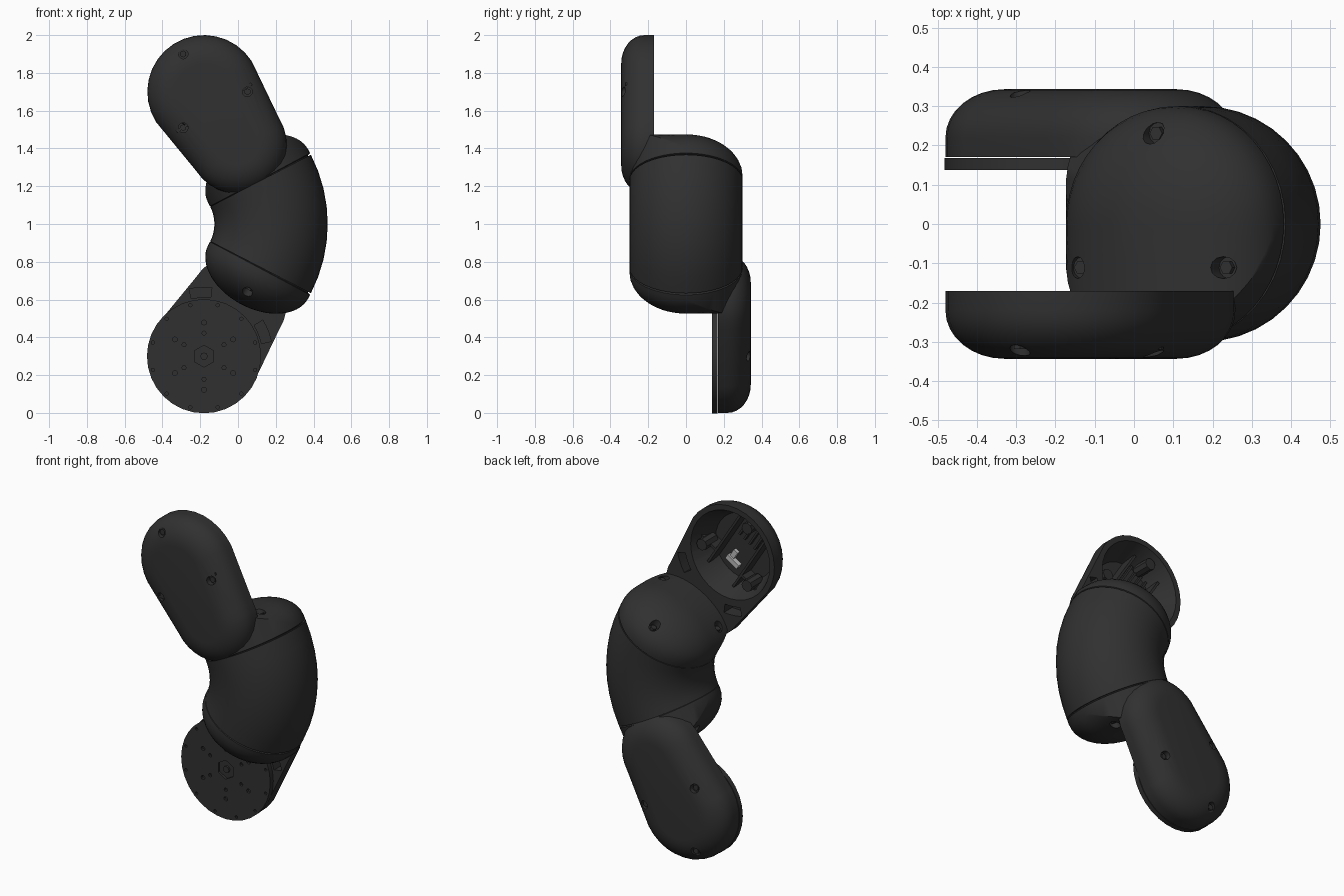
import bpy, bmesh
from math import sin, cos, pi, radians, sqrt
from mathutils import Vector, Matrix

if "Cube" in bpy.data.objects:
    bpy.data.objects.remove(bpy.data.objects["Cube"])

def material(name, v):
    m = bpy.data.materials.new(name)
    m.diffuse_color = (v, v, v, 1)
    m.use_nodes = True
    m.node_tree.nodes["Principled BSDF"].inputs["Base Color"].default_value = m.diffuse_color
    return m

DARK, LIGHT = material("dark_shell", 0.03), material("light_plastic", 0.5)
# The lower half is the upper half turned 180 degrees about the x axis at z = 1
TURN = Matrix.Translation((0, 0, 2)) @ Matrix.Rotation(pi, 4, 'X')

def finish(name, bm, mat=DARK):
    bmesh.ops.recalc_face_normals(bm, faces=bm.faces)
    me = bpy.data.meshes.new(name)
    bm.to_mesh(me)
    bm.free()
    me.materials.append(mat)
    ob = bpy.data.objects.new(name, me)
    bpy.context.collection.objects.link(ob)
    return ob

def skin(bm, rings):
    """Closed solid through equal-length rings."""
    vs = [[bm.verts.new(p) for p in r] for r in rings]
    n = len(vs[0])
    for a, b in zip(vs, vs[1:]):
        for i in range(n):
            bm.faces.new((a[i], a[(i + 1) % n], b[(i + 1) % n], b[i]))
    bm.faces.new(vs[0])
    bm.faces.new(vs[-1])

def rod(bm, p0, p1, r0, r1=None, seg=12):
    p0, p1 = Vector(p0), Vector(p1)
    d = p1 - p0
    m = Matrix.Translation((p0 + p1) / 2) @ d.to_track_quat('Z', 'Y').to_matrix().to_4x4()
    bmesh.ops.create_cone(bm, cap_ends=True, segments=seg, radius1=r0,
                          radius2=r0 if r1 is None else r1, depth=d.length, matrix=m)

def cut(ob, bm):
    tool = finish("cutter", bm)
    tool.hide_render = True
    mod = ob.modifiers.new("cut", 'BOOLEAN')
    mod.operation, mod.object, mod.solver = 'DIFFERENCE', tool, 'EXACT'
    me = bpy.data.meshes.new_from_object(ob.evaluated_get(bpy.context.evaluated_depsgraph_get()))
    ob.modifiers.clear()
    ob.data = me
    bpy.data.objects.remove(tool)

def turned(ob, name):
    c = ob.copy()
    c.data = ob.data.copy()
    c.name = name
    c.data.transform(TURN)
    bpy.context.collection.objects.link(c)

# Bent barrel: swept circle around a bend centre on the left
BX, BR, R = -0.325, 0.5, 0.3
def section(ang, r, n=40):
    return [((BX + (BR + r * cos(t)) * cos(ang)), r * sin(t), 1 + (BR + r * cos(t)) * sin(ang))
            for t in [2 * pi * i / n for i in range(n)]]
bm = bmesh.new()
E = radians(27.3)
skin(bm, [section(-E, 0.288)] + [section(-E + 2 * E * k / 8, R) for k in range(9)] + [section(E, 0.288)])
finish("elbow_barrel", bm)
bm = bmesh.new()
skin(bm, [section(-E * 1.05, 0.288), section(0, 0.288), section(E * 1.05, 0.288)])
finish("seam_core", bm)

# Cap: dome on the free side, straight arch on the paddle side
S = radians(28)
C = Vector((BX + BR * cos(S), 0, 1 + BR * sin(S)))
U, N, Y = Vector((cos(S), 0, sin(S))), Vector((-sin(S), 0, cos(S))), Vector((0, 1, 0))
def cap_point(u, y):
    rr = u * u + (y * y if y > 0 else 0)
    return C + U * u * R + Y * y * R + N * (0.02 + 0.195 * sqrt(max(0, 1 - rr)))
def cap_ring(f, n=48):
    return [f(cos(2 * pi * i / n), sin(2 * pi * i / n)) for i in range(n)]
bm = bmesh.new()
rings = [cap_ring(lambda u, y: C + (U * u + Y * y) * 0.288 - N * 0.004),
         cap_ring(lambda u, y: C + (U * u + Y * y) * R)]
for k in range(10, 0, -1):
    q = sin(k / 10 * pi / 2)
    rings.append(cap_ring(lambda u, y: cap_point(u * q, y * q)))
skin(bm, rings)
cap = finish("upper_cap", bm)
DOME_SCREWS = [(0, 0.77), (-0.7, -0.37), (0.7, -0.37)]
bm = bmesh.new()
for u, y in DOME_SCREWS:
    p = cap_point(u, y)
    rod(bm, p - N * 0.03, p + N * 0.12, 0.028)
cut(cap, bm)
turned(cap, "lower_cap")

# Paddle: rounded slab, wide at the tip and narrower at the neck
T = Vector((-0.18, 0, 1.70))
D = (T - C).normalized()
P = Vector((-D.z, 0, D.x)) * -1
B = C + D * 0.22
def slab_ring(e, y, n=16):
    pts = []
    for c, r, start in ((T, 0.3, 0), (B, 0.26, pi)):
        for i in range(n + 1):
            a = start - pi / 2 + pi * i / n
            pts.append(c + (D * cos(a) + P * sin(a)) * (r - e) + Y * y)
    return pts
bm = bmesh.new()
rings = [slab_ring(0, -0.17), slab_ring(0, -0.22)]
for k in range(1, 9):
    a = k / 8 * pi / 2
    rings.append(slab_ring(0.15 * (1 - cos(a)), -0.22 - 0.123 * sin(a)))
skin(bm, rings)
paddle = finish("upper_paddle", bm)

# Round cavity, neck pockets and screw counterbores
PADDLE_SCREWS = [(-0.29, 1.90), (0.05, 1.70), (-0.29, 1.51)]
bm = bmesh.new()
rod(bm, T + Y * -0.15, T + Y * -0.315, 0.277, 0.2, 32)
for side in (-1, 1):
    arc = [radians(a) for a in (26, 32, 38, 45)]
    flat = [(0.312, a) for a in arc] + [(0.365, a) for a in reversed(arc)]
    skin(bm, [[T - D * r * cos(a) + P * side * r * sin(a) + Y * y for r, a in flat] for y in (-0.15, -0.25)])
for x, z in PADDLE_SCREWS:
    rod(bm, (x, -0.37, z), (x, -0.308, z), 0.026)
cut(paddle, bm)
turned(paddle, "lower_paddle")

# Screw heads sitting in the counterbores
bm = bmesh.new()
for x, z in PADDLE_SCREWS:
    rod(bm, (x, -0.30, z), (x, -0.318, z), 0.018, seg=6)
for u, y in DOME_SCREWS:
    p = cap_point(u, y)
    rod(bm, p - N * 0.05, p - N * 0.015, 0.018, seg=6)
turned(finish("upper_screws", bm), "lower_screws")

# Ribs and screw bosses inside the open upper cavity
def box(bm, a, l, y, size):
    rot = Matrix((P, Y, D)).transposed().to_4x4()
    m = Matrix.Translation(T + D * a + P * l + Y * y) @ rot @ Matrix.Diagonal((*size, 1))
    bmesh.ops.create_cube(bm, size=1, matrix=m)
bm = bmesh.new()
for side in (-1, 1):
    box(bm, 0.0, side * 0.1, -0.275, (0.014, 0.09, 0.4))
    box(bm, -0.1, side * 0.17, -0.275, (0.13, 0.09, 0.014))
for i in range(4):
    box(bm, 0.12, -0.06 + 0.04 * i, -0.305, (0.012, 0.03, 0.14))
for x, z in PADDLE_SCREWS:
    q = T + (Vector((x, 0, z)) - T) * 0.9
    rod(bm, q + Y * -0.30, q + Y * -0.19, 0.035, seg=8)
finish("cavity_ribs", bm)
bm = bmesh.new()
box(bm, -0.12, 0, -0.295, (0.09, 0.03, 0.03))
box(bm, -0.08, 0.02, -0.30, (0.03, 0.02, 0.05))
finish("cavity_connector", bm, LIGHT)

# Mounting disc closing the lower paddle
M = TURN @ T
bm = bmesh.new()
rod(bm, M + Y * 0.138, M + Y * 0.168, 0.302, seg=32)
rod(bm, M + Y * 0.16, M + Y * 0.18, 0.285, seg=32)
disc = finish("mounting_disc", bm)
bm = bmesh.new()
rod(bm, M + Y * 0.12, M + Y * 0.152, 0.058, seg=6)
for count, r, size in ((12, 0.28, 0.009), (6, 0.178, 0.013), (6, 0.122, 0.011)):
    for i in range(count):
        a = pi / 2 + 2 * pi * (i + (0.5 if count == 12 else 0)) / count
        q = M + Vector((cos(a), 0, sin(a))) * r
        rod(bm, q + Y * 0.12, q + Y * 0.155, size, seg=8)
cut(disc, bm)
bm = bmesh.new()
rod(bm, M + Y * 0.141, M + Y * 0.16, 0.02, seg=8)
finish("disc_centre_pin", bm)

# Smooth shading with sharp edges kept
for ob in bpy.context.collection.objects:
    ob.select_set(True)
    bpy.context.view_layer.objects.active = ob
bpy.ops.object.shade_smooth_by_angle(angle=radians(35))
